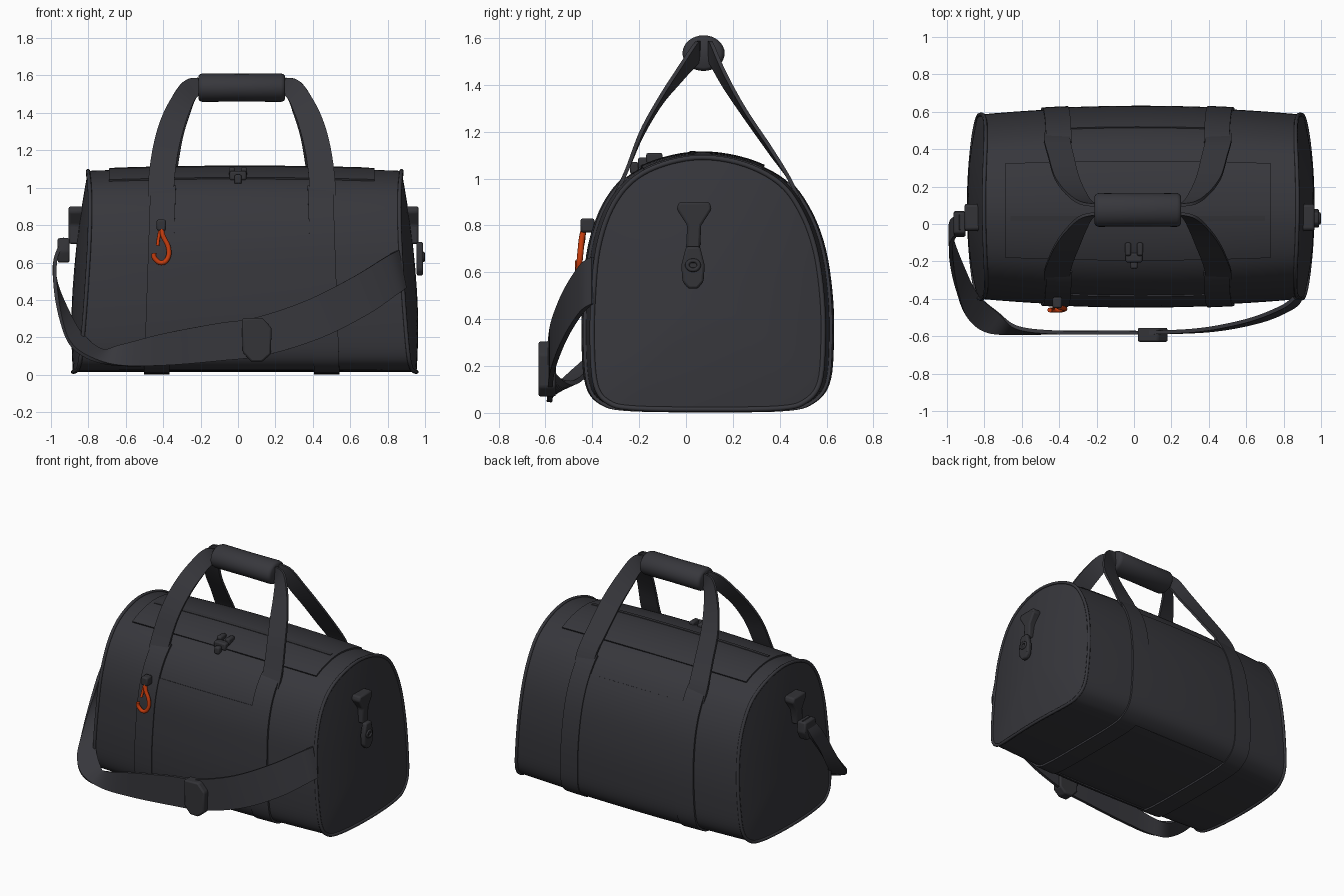
import bpy, bmesh, math
from mathutils import Vector as V

if "Cube" in bpy.data.objects:
    bpy.data.objects.remove(bpy.data.objects["Cube"])


def material(name, rgb):
    m = bpy.data.materials.new(name)
    m.diffuse_color = (*rgb, 1)
    m.use_nodes = True
    m.node_tree.nodes["Principled BSDF"].inputs["Base Color"].default_value = m.diffuse_color
    return m


FABRIC = material("charcoal fabric", (0.038, 0.038, 0.045))
HARD = material("dark hardware", (0.033, 0.033, 0.038))
ORANGE = material("orange metal", (0.56, 0.045, 0.004))


def finish(bm, name, mat, angle=35):
    bmesh.ops.recalc_face_normals(bm, faces=bm.faces)
    me = bpy.data.meshes.new(name)
    bm.to_mesh(me)
    bm.free()
    me.materials.append(mat)
    ob = bpy.data.objects.new(name, me)
    bpy.context.collection.objects.link(ob)
    bpy.ops.object.select_all(action='DESELECT')
    ob.select_set(True)
    bpy.context.view_layer.objects.active = ob
    bpy.ops.object.shade_smooth_by_angle(angle=math.radians(angle))
    return ob


def loft(name, sections, mat=FABRIC, loop=False, angle=35):
    """Skin a list of equal closed rings; cap the ends unless looped."""
    bm = bmesh.new()
    rings = [[bm.verts.new(p) for p in s] for s in sections]
    n = len(rings[0])
    for a, b in zip(rings, rings[1:] + (rings[:1] if loop else [])):
        for i in range(n):
            bm.faces.new((a[i], a[(i + 1) % n], b[(i + 1) % n], b[i]))
    if not loop:
        bm.faces.new(rings[0])
        bm.faces.new(rings[-1])
    return finish(bm, name, mat, angle)


def spline(p, t, closed=False):
    """Catmull-Rom point at parameter t through points p."""
    n = len(p)
    i = math.floor(t) if closed else min(int(t), n - 2)
    f = t - i
    a, b, c, d = [p[k % n] if closed else p[max(0, min(n - 1, k))] for k in range(i - 1, i + 3)]
    return 0.5 * (2 * b + (c - a) * f + (2 * a - 5 * b + 4 * c - d) * f * f
                  + (3 * b - a - 3 * c + d) * f ** 3)


# Bag cross-section (y, z): bottom -> front -> top -> back
PROFILE = [V(p) for p in [
    (.09, .015), (-.22, .02), (-.33, .045), (-.385, .12), (-.40, .3), (-.395, .5), (-.375, .7),
    (-.32, .87), (-.23, .99), (-.1, 1.06), (.07, 1.09), (.25, 1.06), (.4, .98), (.49, .86),
    (.55, .7), (.58, .5), (.585, .3), (.57, .13), (.51, .05), (.4, .02)]]
NP, CX, CY = len(PROFILE), 0.036, 0.09


def half_len(y, z):
    return 0.92 - 0.075 * z - 0.04 * ((y - CY) / .49) ** 2


def surf(s, x, off=0.0):
    """Point on the bulged bag skin at profile parameter s and position x."""
    p = spline(PROFILE, s, True)
    t = (spline(PROFILE, s + .05, True) - spline(PROFILE, s - .05, True)).normalized()
    b = max(0, 1 - ((x - CX) / half_len(*p)) ** 2)
    return V((x, CY + (p.x - CY) * (1 + .08 * b) - t.y * off, p.y * (1 + .015 * b) + t.x * off))


def rim(s, u):
    return surf(s, CX + u * half_len(*spline(PROFILE, s, True)))


# Main body with domed end panels
S = [i / 5 for i in range(NP * 5)]
sections = [[rim(s, -1 + k / 10) for s in S] for k in range(21)]


def dome(u):
    out = []
    for t in (.95, .85, .7, .5, .3, .1):
        ring = []
        for s in S:
            p = rim(s, u)
            y, z = CY + (p.y - CY) * t, .5 + (p.z - .5) * t
            ring.append(V((CX + u * (half_len(y, z) + .035 * (1 - t * t)), y, z)))
        out.append(ring)
    return out


loft("bag_body", dome(-1)[::-1] + sections + dome(1), angle=40)

# Piping around both ends
for side, u in (("left", -1), ("right", 1)):
    rings = []
    for s in S:
        p = rim(s, u)
        q = surf(s, p.x, .01) - p
        rings.append([p + q * 1.1 * math.cos(a) + V((.011 * math.sin(a), 0, 0))
                      for a in [k * math.pi / 4 for k in range(8)]])
    loft(side + "_end_piping", rings, loop=True, angle=60)


def patch(name, s0, s1, xl, xr, off, mat=FABRIC, cols=8):
    """Raised panel lying on the bag skin; xl and xr may vary with height."""
    rows, n = [], max(4, int((s1 - s0) * 5))
    for i in range(n + 1):
        s = s0 + (s1 - s0) * i / n
        z = spline(PROFILE, s, True).y
        xs = [xl(z) + (xr(z) - xl(z)) * k / cols for k in range(cols + 1)]
        rows.append([surf(s, x, off) for x in xs] + [surf(s, x, -.01) for x in xs[::-1]])
    return loft(name, rows, mat)


def const(v):
    return lambda z: v


# Panels and webbing bands
patch("top_panel", 8.5, 11.4, const(-.69), const(.73), .010, cols=16)
patch("zip_line", 9.72, 9.86, const(-.66), const(.70), .013, HARD, 16)
patch("front_pocket", 1.6, 6.6, const(-.42), const(.43), .007, cols=12)
patch("back_pocket", 12.9, 18.5, const(-.42), const(.43), .007, cols=12)
for side, m in (("left", -1), ("right", 1)):
    patch(side + "_webbing_band", 12.1, 28.0,
          lambda z: .02 + m * (.455 - .035 * z) - .068,
          lambda z: .02 + m * (.455 - .035 * z) + .068, .013, cols=4)


def ribbon(name, rows, thick, mat=FABRIC):
    """Flat strap through (centre, half-width vector) rows."""
    c, w = [V(r[0]) for r in rows], [V(r[1]) for r in rows]
    n, out = (len(rows) - 1) * 8, []
    for i in range(n + 1):
        t = i / 8
        p, h = spline(c, t), spline(w, t)
        d = spline(c, min(t + .05, len(c) - 1)) - spline(c, max(t - .05, 0))
        q = d.cross(h).normalized() * thick / 2
        out.append([p - h + q, p + h + q, p + h - q, p - h - q])
    return loft(name, out, mat, angle=40)


# Carry handle straps, mirrored left and right
FRONT = [((-.41, -.315, .90), (.07, 0, 0)), ((-.41, -.255, 1.03), (.07, 0, 0)),
         ((-.39, -.19, 1.19), (.068, 0, -.01)), ((-.355, -.11, 1.33), (.065, 0, -.015)),
         ((-.31, -.03, 1.44), (.052, 0, -.03)), ((-.25, .04, 1.53), (.03, 0, -.045)),
         ((-.16, .06, 1.54), (0, 0, -.045))]
BACK = [((-.41, .485, .90), (.07, 0, 0)), ((-.41, .44, 1.0), (.07, 0, 0)),
        ((-.39, .36, 1.12), (.068, 0, -.01)), ((-.36, .25, 1.28), (.065, 0, -.015)),
        ((-.31, .165, 1.42), (.052, 0, -.03)), ((-.25, .11, 1.53), (.03, 0, -.045)),
        ((-.16, .10, 1.54), (0, 0, -.045))]
for part, rows in (("front", FRONT), ("back", BACK)):
    ribbon("left_%s_handle" % part, rows, .016)
    ribbon("right_%s_handle" % part,
           [((.04 - p[0], p[1], p[2]), (-w[0], w[1], w[2])) for p, w in rows], .016)

# Padded grip with rounded ends
loft("handle_grip", [[V((x, .075 + .09 * k * math.cos(a), 1.535 + .076 * k * math.sin(a)))
                      for a in [i * math.pi / 16 for i in range(32)]]
                     for x, k in ((-.212, .8), (-.205, .93), (-.19, 1), (.02, .98),
                                  (.23, 1), (.245, .93), (.252, .8))], angle=50)

# Shoulder strap draped across the front
ribbon("shoulder_strap", [
    ((-.925, .01, .73), (0, .04, 0)), ((-.975, -.04, .62), (0, .06, 0)),
    ((-.975, -.14, .48), (0, .07, .02)), ((-.93, -.29, .32), (.015, .07, .03)),
    ((-.865, -.435, .19), (.03, .06, .025)), ((-.76, -.525, .11), (.035, .05, .02)),
    ((-.63, -.57, .105), (.01, .015, .055)),
    ((-.4, -.58, .135), (0, 0, .085)), ((-.1, -.58, .175), (-.01, 0, .1)),
    ((.12, -.58, .205), (-.03, 0, .1)), ((.4, -.565, .295), (-.04, 0, .1)),
    ((.65, -.515, .42), (-.04, 0, .1)), ((.82, -.445, .53), (-.03, 0, .1)),
    ((.875, -.395, .565), (-.02, 0, .1))], .02)


def prism(name, outline, axis, lo, hi, mat=HARD, bevel=.01):
    """Extrude a 2D outline along x or y, then round it."""
    def mk(p, d):
        return V((d, *p)) if axis == 'x' else V((p[0], d, p[1]))
    ob = loft(name, [[mk(p, lo) for p in outline], [mk(p, hi) for p in outline]], mat)
    b = ob.modifiers.new("round", 'BEVEL')
    b.width, b.segments = bevel, 2
    return ob


def tube(name, pts, r, mat, side, loop=False):
    """Round bar through points lying in a plane with normal `side`."""
    p, side = [V(q) for q in pts], V(side)
    n, rings = (len(p) if loop else len(p) - 1) * 6, []
    for i in range(n + (0 if loop else 1)):
        t = i / 6
        e = (t - .05, t + .05) if loop else (max(0, t - .05), min(len(p) - 1, t + .05))
        q = (spline(p, e[1], loop) - spline(p, e[0], loop)).cross(side).normalized()
        c = spline(p, t, loop)
        rings.append([c + r * (q * math.cos(a) + side * math.sin(a))
                      for a in [k * math.pi / 4 for k in range(8)]])
    return loft(name, rings, mat, loop, 60)


def box(name, c, d, mat=HARD):
    x, z, w, h = c[0], c[2], d[0] / 2, d[2] / 2
    return prism(name, [(x - w, z - h), (x + w, z - h), (x + w, z + h), (x - w, z + h)],
                 'y', c[1] - d[1] / 2, c[1] + d[1] / 2, mat)


# Strap slider
prism("strap_slider", [(.02, .30), (.13, .305), (.18, .25), (.175, .11), (.13, .07),
                       (.07, .07), (.025, .12)], 'y', -.63, -.555)

# End anchors and clips
ANCHOR = [(-.04, .87), (-.03, .90), (.10, .90), (.11, .87), (.065, .80), (.06, .70),
          (.0, .70), (.005, .80)]
CLIP = [(.0, .71), (-.02, .63), (-.015, .56), (.01, .53), (.05, .53), (.075, .56),
        (.08, .63), (.06, .71)]
prism("right_anchor", ANCHOR, 'x', .89, .965)
prism("right_clip", CLIP, 'x', .955, .99)
tube("right_clip_ring", [(.99, .03 + .025 * math.cos(a), .63 + .02 * math.sin(a))
                         for a in [k * math.pi / 3 for k in range(6)]], .009, HARD, (1, 0, 0), True)
prism("left_anchor", ANCHOR, 'x', -.905, -.82)
prism("left_clip", [(-.05, .73), (.06, .73), (.07, .66), (.04, .60), (-.05, .60), (-.07, .66)],
      'x', -.965, -.90)

# Zip pulls on the upper front
for side, x in (("left", -.032), ("right", .032)):
    box(side + "_zip_slider", (x, -.135, 1.085), (.034, .07, .05))
box("zip_bridge", (0, -.18, 1.065), (.09, .05, .05))
box("zip_pull", (0, -.22, 1.045), (.04, .04, .05))

# Orange hook on the front left band
box("hook_holder", (-.41, -.42, .80), (.05, .06, .06))
tube("orange_hook", [(-.41, -.435, .79), (-.40, -.445, .74), (-.375, -.45, .69),
                     (-.37, -.455, .64), (-.39, -.46, .605), (-.42, -.46, .60),
                     (-.447, -.46, .625), (-.45, -.46, .65)], .013, ORANGE, (0, 1, 0))
tube("orange_gate", [(-.415, -.435, .78), (-.425, -.44, .73), (-.43, -.45, .69)],
     .009, ORANGE, (0, 1, 0))
